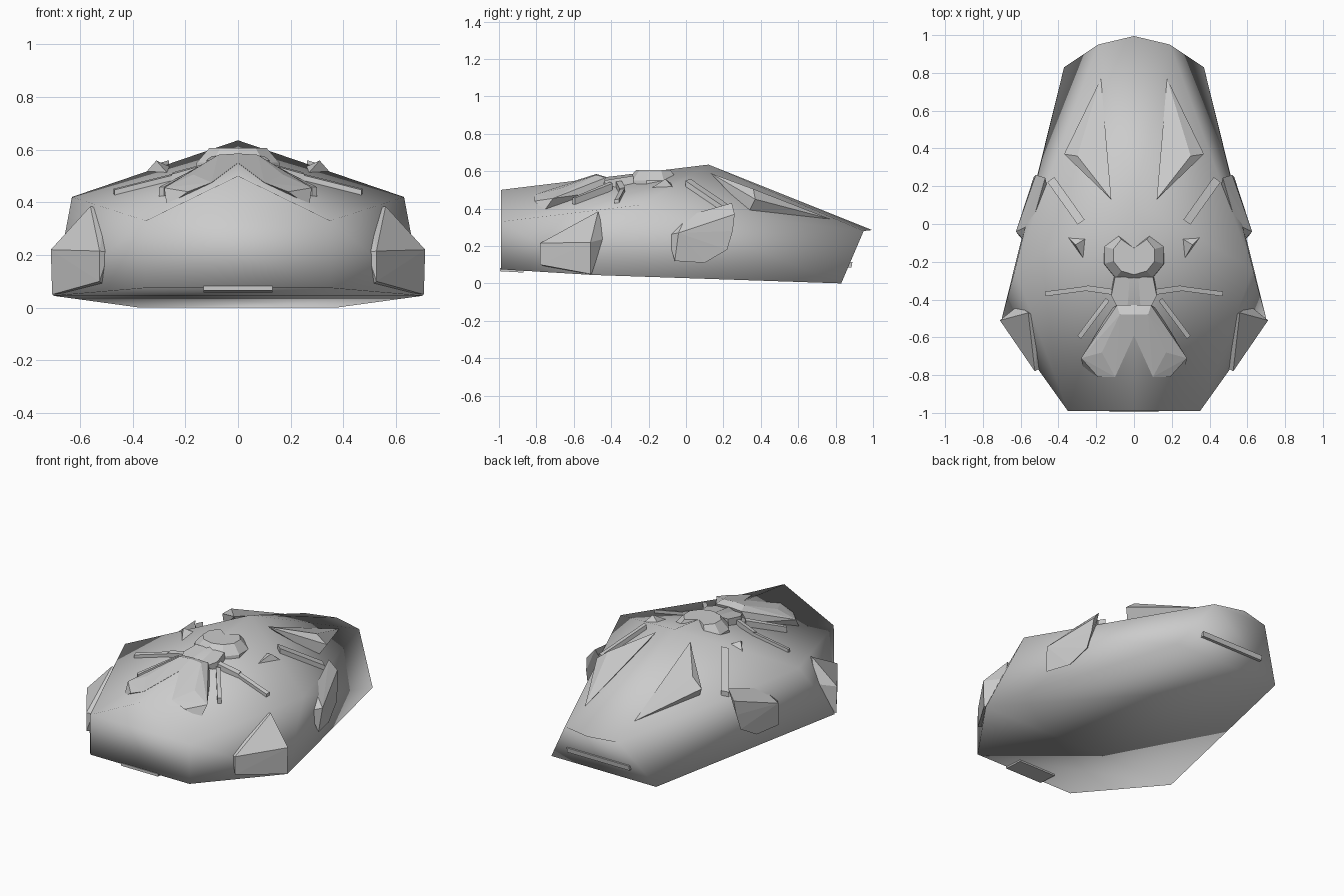
import bpy, bmesh, math
from mathutils import Vector

if "Cube" in bpy.data.objects:
    bpy.data.objects.remove(bpy.data.objects["Cube"])

grey = bpy.data.materials.new("light grey")
grey.diffuse_color = (0.6, 0.6, 0.6, 1)
grey.use_nodes = True
grey.node_tree.nodes["Principled BSDF"].inputs["Base Color"].default_value = grey.diffuse_color


def finish(name, bm, smooth):
    bmesh.ops.recalc_face_normals(bm, faces=bm.faces)
    me = bpy.data.meshes.new(name)
    bm.to_mesh(me)
    bm.free()
    me.materials.append(grey)
    for p in me.polygons:
        p.use_smooth = smooth
    ob = bpy.data.objects.new(name, me)
    bpy.context.collection.objects.link(ob)
    return ob


def block(name, pts, mirror=True):
    """Faceted convex block through the points, mirrored across x."""
    for s, side in ((1, "right"), (-1, "left")) if mirror else ((1, ""),):
        bm = bmesh.new()
        vs = [bm.verts.new((x * s, y, z)) for x, y, z in pts]
        res = bmesh.ops.convex_hull(bm, input=vs)
        junk = {v for v in res["geom_interior"] + res["geom_unused"]
                if isinstance(v, bmesh.types.BMVert)}
        if junk:
            bmesh.ops.delete(bm, geom=list(junk), context='VERTS')
        bmesh.ops.dissolve_limit(bm, angle_limit=0.02, verts=bm.verts, edges=bm.edges)
        finish(f"{name}_{side}".rstrip("_"), bm, False)


def deck(x, y):
    """Height of the hull deck."""
    x = abs(x)
    rear = 0.635 - 0.518 * x - 0.31 * (y - 0.12)
    side = 0.635 - 0.225 * x + 0.204 * (y - 0.12)
    nose = 0.5 + 0.1216 * (y + 0.99) - 0.486 * x
    if y < 0.12 and x < 0.35 * (0.12 - y) / 1.11:
        return nose
    return min(rear, side)


def strip(name, a, b, width, height):
    """Raised bar lying on the deck from a to b."""
    a, b = Vector(a), Vector(b)
    n = (b - a).normalized()
    n = Vector((-n.y, n.x)) * width / 2
    pts = []
    for p in (a + n, a - n, b + n, b - n):
        z = deck(p.x, p.y)
        pts += [(p.x, p.y, z - 0.03), (p.x, p.y, z + height)]
    block(name, pts)


# Hull: half of the corners, the rest mirrored
peak, rear, nose = (0, .12, .635), (0, .995, .285), (0, -.99, .5)
tail, shoulder = (.19, .95, .28), (.63, -.24, .42)
brow, chin = (.35, -.99, .33), (.35, -.99, .075)
keel, heel = (.70, -.5, .045), (.37, .83, 0)
faces = [(peak, rear, tail), (peak, tail, shoulder), (peak, shoulder, brow),
         (peak, brow, nose), (tail, heel, shoulder), (heel, keel, shoulder),
         (shoulder, keel, brow), (keel, chin, brow)]
bm = bmesh.new()
cache = {}


def vert(p, s=1):
    key = (p[0] * s, p[1], p[2])
    if key not in cache:
        cache[key] = bm.verts.new(key)
    return cache[key]


for f in faces:
    for s in (1, -1):
        bm.faces.new([vert(p, s) for p in f])
for right, mid in (([brow, chin], nose), ([tail, heel], rear)):
    bm.faces.new([vert(mid)] + [vert(p) for p in right]
                 + [vert(p, -1) for p in reversed(right)])
bm.faces.new([vert(chin), vert(keel), vert(keel, -1), vert(chin, -1)])
bm.faces.new([vert(keel), vert(heel), vert(heel, -1), vert(keel, -1)])
finish("hull", bm, True)

# Front corner pods
block("front_pod", [(.525, -.78, .10), (.705, -.51, .05), (.525, -.78, .215), (.71, -.51, .22),
                    (.61, -.43, .24), (.56, -.47, .385), (.50, -.49, .37), (.49, -.76, .21),
                    (.48, -.6, .25), (.5, -.72, .08), (.6, -.45, .08)])

# Side pods
block("side_pod", [(.625, -.04, .27), (.53, .25, .28), (.61, -.06, .12), (.57, .10, .11),
                   (.54, .22, .18), (.57, -.1, .26), (.47, .245, .43), (.52, .26, .37),
                   (.54, 0, .36), (.45, .15, .25)])

# Rear deck scoops
block("rear_scoop", [(.175, .77, .345), (.12, .13, .59), (.30, .36, .505),
                     (.37, .37, .45), (.33, .335, .38), (.2, .3, .42)])

# Round hatch with a notched rear
bm = bmesh.new()
rings = []
for r, z in ((.17, .50), (.165, .55), (.115, .605)):
    ring = []
    for i in range(10):
        a = math.radians(90 + i * 36)
        q = 0.35 if i == 0 else 1
        ring.append(bm.verts.new((r * q * math.cos(a), -.165 + r * .9 * q * math.sin(a), z)))
    rings.append(ring)
for lo, hi in zip(rings, rings[1:]):
    for i in range(10):
        j = (i + 1) % 10
        bm.faces.new((lo[i], lo[j], hi[j], hi[i]))
bm.faces.new(rings[-1])
bm.faces.new(rings[0][::-1])
finish("hatch", bm, False)

# Neck between hatch and fork
block("neck", [(s * x, y, z) for s in (1, -1) for x, y, z in
               ((.10, -.28, .575), (.12, -.38, .56), (.09, -.44, .55),
                (.11, -.28, .5), (.12, -.38, .49), (.05, -.46, .5))], False)

# Forked front fins
block("fork_leg", [(0, -.48, .585), (.075, -.48, .58), (.09, -.43, .565), (0, -.43, .57),
                   (.17, -.68, .505), (.28, -.71, .455), (.27, -.76, .385), (.19, -.81, .44),
                   (.10, -.81, .475), (0, -.59, .55), (0, -.5, .5), (.12, -.45, .49)])

# Thin raised bars on the deck
strip("fork_trim", (.14, -.40), (.29, -.60), .025, .035)
strip("arm_inner", (.11, -.36), (.25, -.34), .03, .025)
strip("arm_outer", (.24, -.34), (.47, -.37), .025, .02)
strip("side_vane", (.28, .01), (.44, .235), .045, .03)

# Small deck fins
block("deck_fin", [(.35, -.07, deck(.35, -.07)), (.27, -.18, deck(.27, -.18)),
                   (.31, -.11, deck(.31, -.11) + .04), (.26, -.08, deck(.26, -.08)),
                   (.32, -.10, deck(.32, -.10) - .03)])

# Lower front lip and rear slot bar
block("front_lip", [(x, y, z) for x in (-.13, .13)
                    for y, z in ((-.995, .065), (-.995, .082), (-.87, .058), (-.87, .075))], False)
block("rear_bar", [(x, y, z) for x in (-.22, .22)
                   for y, z in ((.885, .085), (.89, .115), (.85, .085), (.85, .115))], False)
